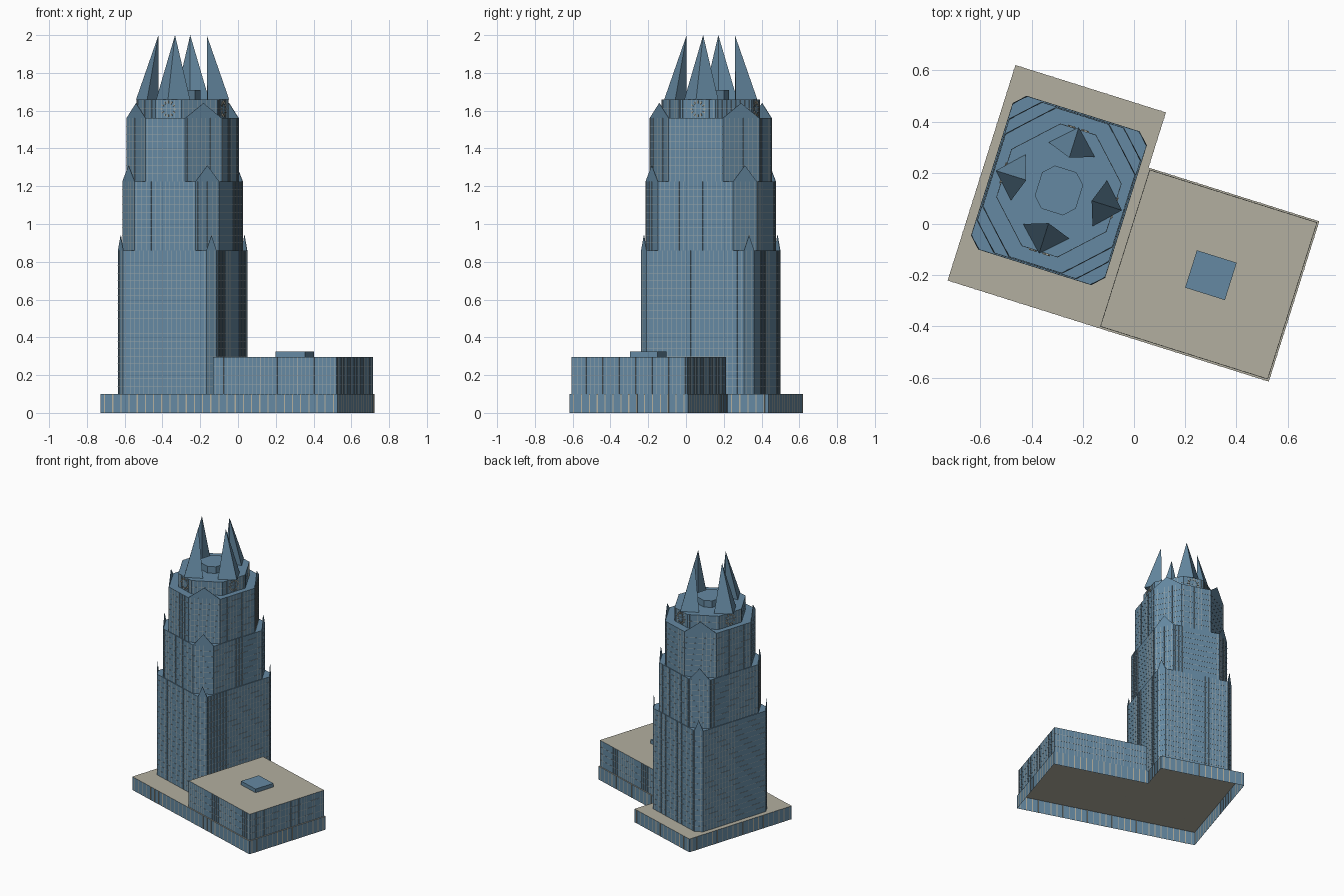
import bpy, bmesh, math
from mathutils import Vector, Matrix

if "Cube" in bpy.data.objects:
    bpy.data.objects.remove(bpy.data.objects["Cube"])

TURN = math.radians(-17.47)      # whole building is turned on its site
TC = Vector((-0.319, 0.037))     # tower axis in building coordinates


def material(name, rgb):
    m = bpy.data.materials.new(name)
    m.diffuse_color = (*rgb, 1)
    m.use_nodes = True
    m.node_tree.nodes["Principled BSDF"].inputs["Base Color"].default_value = m.diffuse_color
    return m


GLASS = material("blue_glass", (0.13, 0.25, 0.36))
STONE = material("pale_stone", (0.45, 0.43, 0.35))
LINE = material("pale_mullion", (0.32, 0.38, 0.40))


def finish(name, bm, *mats):
    me = bpy.data.meshes.new(name)
    bm.to_mesh(me)
    bm.free()
    for m in mats:
        me.materials.append(m)
    ob = bpy.data.objects.new(name, me)
    ob.rotation_euler.z = TURN
    bpy.context.collection.objects.link(ob)
    return ob


def block(name, pts, z0, z1, roof):
    """Upright walls with a flat roof, open underneath."""
    bm = bmesh.new()
    lo = [bm.verts.new((x, y, z0)) for x, y in pts]
    hi = [bm.verts.new((x, y, z1)) for x, y in pts]
    n = len(pts)
    for i in range(n):
        j = (i + 1) % n
        bm.faces.new((lo[i], lo[j], hi[j], hi[i]))
    bm.faces.new(hi).material_index = 1
    return finish(name, bm, GLASS, roof)


def bar(bm, centre, axis, size):
    """Box with its x side along axis."""
    rot = Matrix.Rotation(math.atan2(axis.y, axis.x), 4, 'Z')
    m = Matrix.Translation(centre) @ rot @ Matrix.Diagonal((*size, 1))
    bmesh.ops.create_cube(bm, size=1, matrix=m)


def wall_grid(name, pts, z0, z1, step, floor, width, mat, gable=0):
    """Raised vertical mullions and floor lines on every wall."""
    bm = bmesh.new()
    n = len(pts)
    for i in range(n):
        a, b = Vector(pts[i]), Vector(pts[(i + 1) % n])
        d = b - a
        k = max(2, round(d.length / step))
        for s in range(k):
            c = a + d * ((s + 0.5) / k)
            bar(bm, (c.x, c.y, (z0 + z1) / 2), d, (width, 0.002, z1 - z0))
        c = (a + b) / 2
        rows = round((z1 - z0) / floor) if floor else 0
        for r in range(1, rows):
            bar(bm, (c.x, c.y, z0 + (z1 - z0) * r / rows), d, (d.length, 0.002, width))
    return finish(name, bm, mat)


def rect(x0, x1, y0, y1):
    return [(x0, y0), (x1, y0), (x1, y1), (x0, y1)]


def octagon(a, b, c):
    """Rectangle with cut corners about the tower axis; odd walls are the cuts."""
    p = [(-a + c, -b), (a - c, -b), (a, -b + c), (a, b - c),
         (a - c, b), (-a + c, b), (-a, b - c), (-a, -b + c)]
    return [(x + TC.x, y + TC.y) for x, y in p]


# podium (L-shaped) with stone piers
podium = [(-0.628, -0.429), (0.687, -0.429), (0.687, 0.227), (-0.012, 0.227),
          (-0.012, 0.453), (-0.628, 0.453)]
block("podium", podium, 0, 0.1, STONE)
wall_grid("podium_piers", podium, 0, 0.1, 0.045, 0, 0.006, STONE)

# low annex and its roof plant box
annex = rect(-0.005, 0.680, -0.421, 0.220)
block("annex", annex, 0.1, 0.297, STONE)
wall_grid("annex_mullions", annex, 0.1, 0.297, 0.023, 0.05, 0.003, LINE)
block("annex_roof_box", rect(0.265, 0.428, -0.177, -0.024), 0.297, 0.325, GLASS)

# stacked tower tiers: half width, half depth, corner cut, bottom, top, gable peak
tiers = [(0.274, 0.314, 0.043, 0.10, 0.86, 0.94),
         (0.269, 0.309, 0.100, 0.86, 1.225, 1.31),
         (0.265, 0.305, 0.155, 1.225, 1.56, 1.64)]
for i, (a, b, c, z0, z1, peak) in enumerate(tiers, 1):
    pts = octagon(a, b, c)
    block(f"tower_tier_{i}", pts, z0, z1, GLASS)
    wall_grid(f"tower_mullions_{i}", pts, z0, z1, 0.026, 0.04, 0.0025, LINE)
    # thin pointed gables above the corner cuts
    bm = bmesh.new()
    for k in (1, 3, 5, 7):
        p, q = Vector(pts[k]), Vector(pts[(k + 1) % 8])
        inward = (TC - (p + q) / 2).normalized() * 0.003
        tri = []
        for off in (Vector((0, 0)), inward):
            tri.append([bm.verts.new((*(v + off), z)) for v, z in
                        ((p, z1), (q, z1), ((p + q) / 2, peak))])
        f, g = tri
        bm.faces.new(f)
        bm.faces.new(g[::-1])
        bm.faces.new((f[1], g[1], g[2], f[2]))
        bm.faces.new((f[2], g[2], g[0], f[0]))
    finish(f"corner_gables_{i}", bm, GLASS)

# crown and roof drum
A, B = 0.225, 0.25
crown = octagon(A, B, 0.152)
block("crown", crown, 1.56, 1.66, GLASS)
wall_grid("crown_mullions", crown, 1.56, 1.66, 0.026, 0.04, 0.0025, LINE)
block("roof_drum", octagon(0.084, 0.088, 0.04), 1.66, 1.71, GLASS)

# clock dials: a ring of ticks on each main crown wall
bm = bmesh.new()
for k, dist in enumerate((B, A, B, A)):
    turn = Matrix.Translation((TC.x, TC.y, 1.61)) @ Matrix.Rotation(k * math.pi / 2, 4, 'Z')
    for t in range(12):
        m = (turn @ Matrix.Translation((0, -dist - 0.003, 0))
             @ Matrix.Rotation(t * math.pi / 6, 4, 'Y')
             @ Matrix.Translation((0, 0, 0.036)) @ Matrix.Diagonal((0.005, 0.006, 0.014, 1)))
        bmesh.ops.create_cube(bm, size=1, matrix=m)
finish("clock_ticks", bm, STONE)

# four leaning spires, upright on their inner side
for k in range(4):
    bm = bmesh.new()
    base = [bm.verts.new((x, y, 1.66)) for x, y in
            ((0, -0.258), (0.094, -0.167), (0, -0.134), (-0.094, -0.167))]
    tip = bm.verts.new((0, -0.134, 2.0))
    bm.faces.new(base[::-1])
    for i, j in ((0, 1), (1, 2), (2, 3), (3, 0)):
        bm.faces.new((base[i], base[j], tip))
    # floor lines on the two outer slopes
    bm.transform(Matrix.Translation((TC.x, TC.y, 0)) @ Matrix.Rotation(k * math.pi / 2, 4, 'Z'))
    finish(f"spire_{k + 1}", bm, GLASS)
